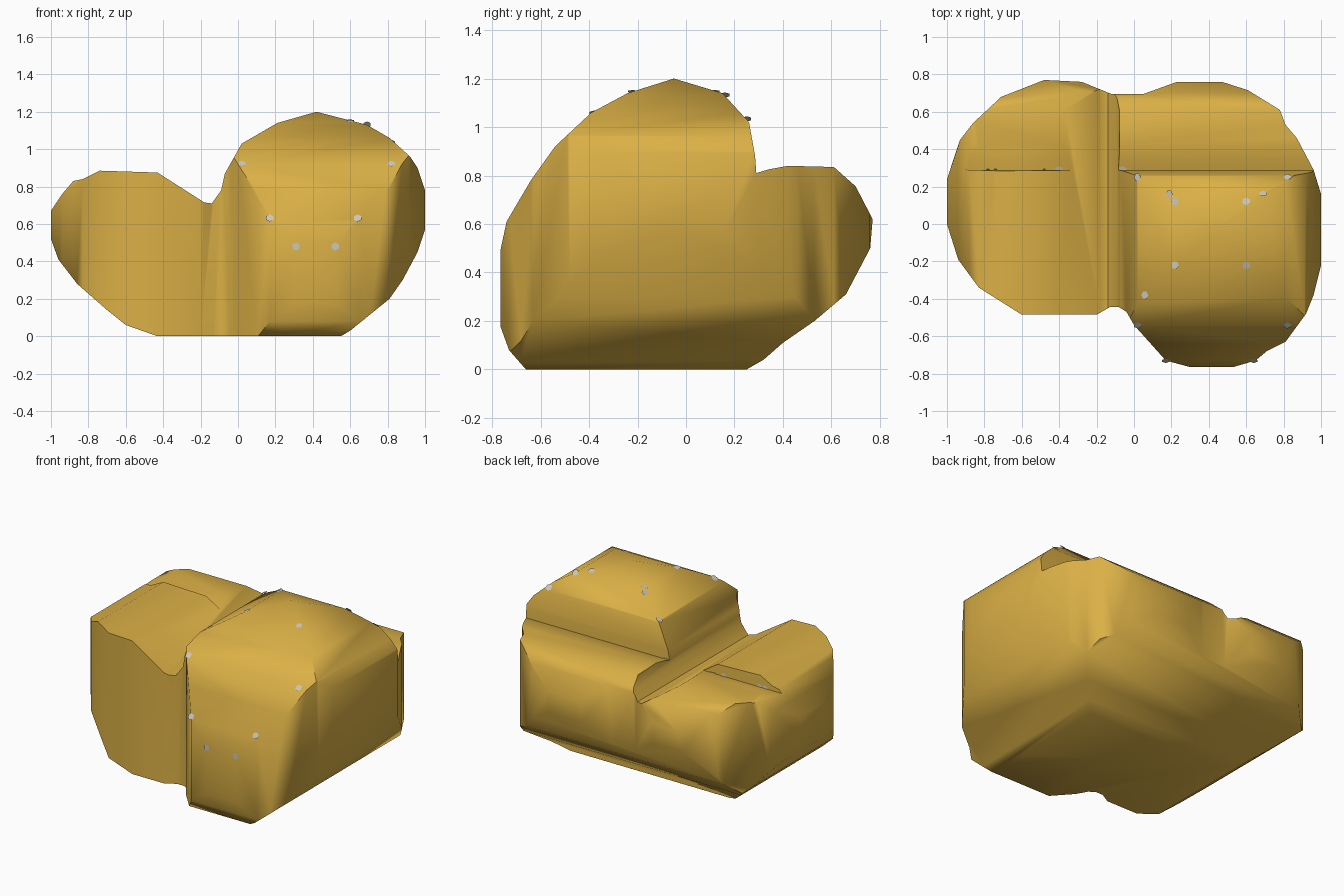
import bpy
import bmesh
from math import radians
from mathutils import Vector, Matrix
from mathutils.bvhtree import BVHTree

if "Cube" in bpy.data.objects:
    bpy.data.objects.remove(bpy.data.objects["Cube"])


def make_material(name, colour):
    mat = bpy.data.materials.new(name)
    mat.use_nodes = True
    mat.diffuse_color = colour
    mat.node_tree.nodes["Principled BSDF"].inputs["Base Color"].default_value = colour
    return mat


def add_object(name, bm, material):
    mesh = bpy.data.meshes.new(name)
    bm.to_mesh(mesh)
    bm.free()
    mesh.materials.append(material)
    obj = bpy.data.objects.new(name, mesh)
    bpy.context.collection.objects.link(obj)
    return obj


def prism(name, profile, place, along, material):
    """Extrude a closed outline through the whole model along one axis."""
    bm = bmesh.new()
    along = Vector(along)
    face = bm.faces.new([bm.verts.new(place(a, b) - along) for a, b in profile])
    result = bmesh.ops.extrude_face_region(bm, geom=[face])
    verts = [v for v in result["geom"] if isinstance(v, bmesh.types.BMVert)]
    bmesh.ops.translate(bm, vec=along * 2, verts=verts)
    bmesh.ops.recalc_face_normals(bm, faces=bm.faces[:])
    return add_object(name, bm, material)


gold = make_material("gold", (0.70, 0.43, 0.06, 1))
pale = make_material("pale grey", (0.60, 0.57, 0.50, 1))

# Outlines of the lump as seen along each axis
front_outline = [
    (-.43, 0), (-.6, .06), (-.7, .14), (-.86, .28), (-.96, .41), (-1, .52),
    (-1, .67), (-.94, .76), (-.88, .83), (-.83, .84), (-.74, .885), (-.43, .875),
    (-.18, .715), (-.14, .71), (-.09, .78), (-.07, .87), (.02, 1.03), (.21, 1.14),
    (.42, 1.2), (.69, 1.13), (.81, 1.06), (.92, .96), (.96, .9), (1, .78),
    (1, .57), (.96, .45), (.88, .3), (.81, .2), (.6, .03), (.55, 0)]
side_outline = [
    (-.66, 0), (-.73, .08), (-.77, .19), (-.77, .47), (-.74, .61), (-.64, .78),
    (-.54, .92), (-.39, 1.06), (-.24, 1.14), (-.05, 1.2), (.15, 1.14), (.26, 1.02),
    (.285, .88), (.29, .81), (.34, .825), (.42, .84), (.61, .835), (.7, .755),
    (.77, .62), (.76, .5), (.66, .31), (.53, .2), (.4, .11), (.32, .04), (.25, 0)]
top_outline = [
    (-.48, .77), (-.28, .76), (-.12, .695), (.05, .695), (.23, .76), (.47, .76),
    (.61, .715), (.78, .61), (.81, .53), (.87, .46), (.96, .29), (1, .16),
    (1, -.22), (.96, -.38), (.92, -.48), (.81, -.63), (.71, -.68), (.65, -.73),
    (.53, -.765), (.3, -.765), (.17, -.73), (0, -.54), (-.04, -.47), (-.08, -.445),
    (-.13, -.445), (-.2, -.485), (-.6, -.485), (-.83, -.34), (-.94, -.19), (-1, 0),
    (-1, .24), (-.93, .45), (-.86, .54), (-.71, .68)]

# Nugget body: the common volume of the three extruded outlines
nugget = prism("nugget", front_outline, lambda a, b: Vector((a, 0, b)), (0, 1.5, 0), gold)
cutters = [
    prism("side_cutter", side_outline, lambda a, b: Vector((0, a, b)), (1.5, 0, 0), gold),
    prism("top_cutter", top_outline, lambda a, b: Vector((a, b, 0)), (0, 0, 2), gold)]
for cutter in cutters:
    cutter.hide_render = True
    mod = nugget.modifiers.new(cutter.name, "BOOLEAN")
    mod.operation = "INTERSECT"
    mod.solver = "EXACT"
    mod.object = cutter
bpy.context.view_layer.update()
depsgraph = bpy.context.evaluated_depsgraph_get()
solid = bpy.data.meshes.new_from_object(nugget.evaluated_get(depsgraph))
nugget.modifiers.clear()
nugget.data = solid
for cutter in cutters:
    bpy.data.objects.remove(cutter)

# Keep a single material slot and soften the shading between facets
solid.materials.clear()
solid.materials.append(gold)
for poly in solid.polygons:
    poly.material_index = 0
for obj in bpy.context.selected_objects:
    obj.select_set(False)
nugget.select_set(True)
bpy.context.view_layer.objects.active = nugget
bpy.ops.object.shade_smooth_by_angle(angle=radians(55))

# Small pale glints lying on the surface
bm = bmesh.new()
bm.from_mesh(solid)
tree = BVHTree.FromBMesh(bm)
bm.free()


def glints(bm, points, place, direction):
    direction = Vector(direction)
    for a, b in points:
        hit, normal, _, _ = tree.ray_cast(place(a, b) - direction * 3, direction)
        if hit is None:
            continue
        if normal.dot(direction) > 0:
            normal = -normal
        turn = normal.to_track_quat("Z", "Y").to_matrix().to_4x4()
        bmesh.ops.create_circle(bm, cap_ends=True, segments=6, radius=0.022,
                                matrix=Matrix.Translation(hit + normal * 0.004) @ turn)


spots = bmesh.new()
glints(spots, [(.17, .63), (.64, .63), (.31, .48), (.52, .48)],
       lambda a, b: Vector((a, 0, b)), (0, 1, 0))
glints(spots, [(-.78, .29), (-.74, .29), (-.48, .29), (-.4, .29), (-.06, .29),
               (.02, .25), (.82, .25), (.19, .16), (.69, .16), (.22, .12), (.6, .12),
               (.22, -.22), (.6, -.22), (.06, -.38), (.02, -.54), (.82, -.54)],
       lambda a, b: Vector((a, b, 0)), (0, 0, -1))
add_object("glints", spots, pale)
